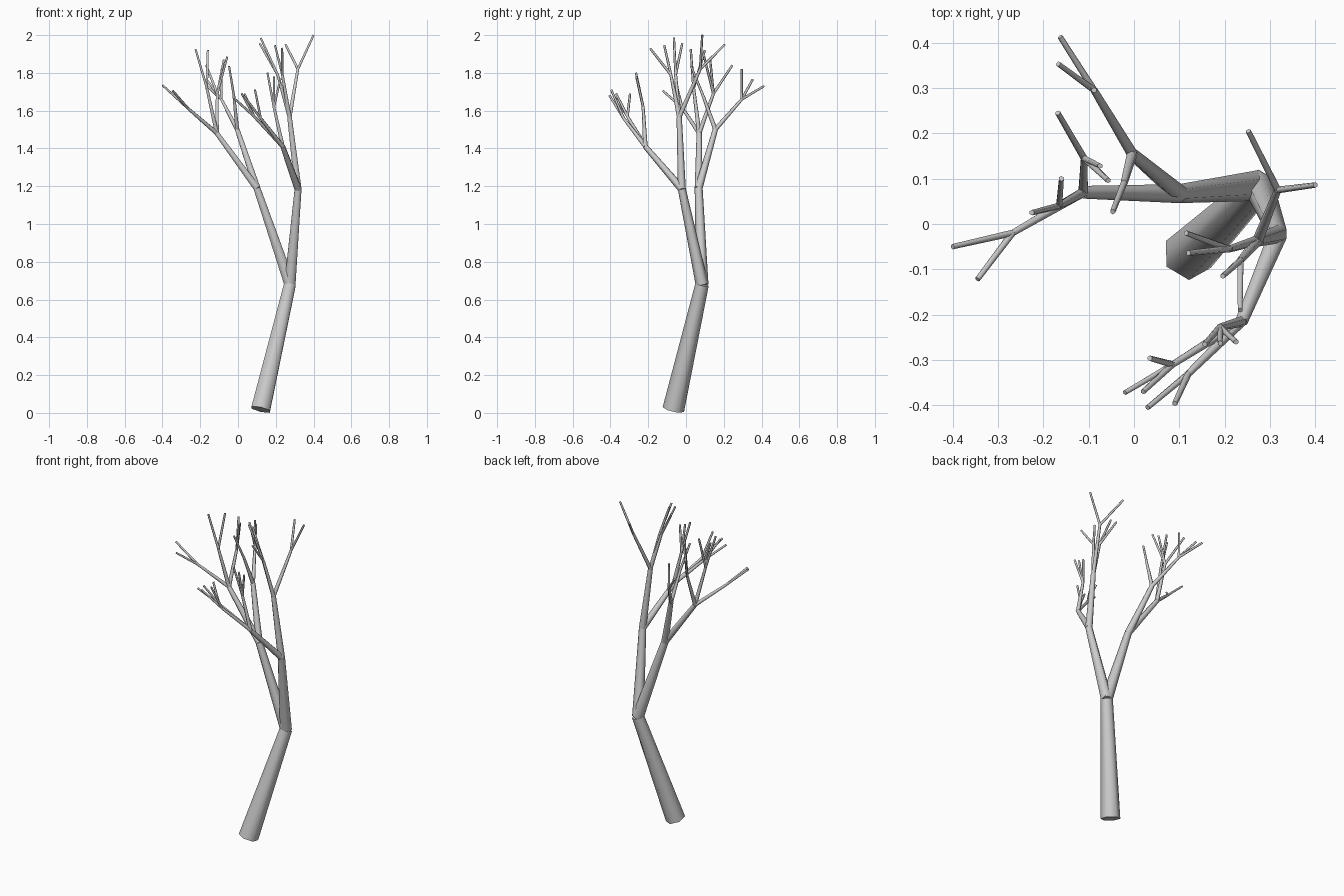
import bpy, bmesh, math
from mathutils import Vector, Matrix

if "Cube" in bpy.data.objects:
    bpy.data.objects.remove(bpy.data.objects["Cube"])

SIDES = 6
# start and end radius for each branching level
RADII = [(.058, .036), (.034, .021), (.021, .014), (.012, .008), (.0075, .006)]


def segment(bm, a, b, level):
    """Tapered capped six-sided branch from a to b."""
    a, b = Vector(a), Vector(b)
    d = b - a
    rot = Vector((0, 0, 1)).rotation_difference(d).to_matrix().to_4x4()
    r1, r2 = RADII[level]
    bmesh.ops.create_cone(bm, cap_ends=True, segments=SIDES, radius1=r1, radius2=r2,
                          depth=d.length, matrix=Matrix.Translation((a + b) / 2) @ rot)


def finish(bm, name):
    me = bpy.data.meshes.new(name)
    bm.to_mesh(me)
    bm.free()
    ob = bpy.data.objects.new(name, me)
    bpy.context.collection.objects.link(ob)
    bpy.ops.object.select_all(action='DESELECT')
    ob.select_set(True)
    bpy.context.view_layer.objects.active = ob
    bpy.ops.object.shade_smooth_by_angle(angle=math.radians(65))


def limb(name, start, end, level=1):
    bm = bmesh.new()
    segment(bm, start, end, level)
    finish(bm, name)


def bough(name, start, fork, branches):
    """A bough that forks into branches, each ending in twigs."""
    bm = bmesh.new()
    segment(bm, start, fork, 2)
    for node, tips in branches:
        segment(bm, fork, node, 3)
        for tip in tips:
            segment(bm, node, tip, 4)
    finish(bm, name)


# trunk and the two main limbs
crotch = (.275, .085, .68)
left, right = (.10, .067, 1.19), (.318, -.022, 1.185)
limb("trunk", (.12, -.067, .018), crotch, 0)
limb("left_limb", crotch, left)
limb("right_limb", crotch, right)

# boughs on the left limb
bough("left_outer_bough", left, (-.112, .07, 1.48), [
    ((-.268, -.02, 1.615), [(-.40, -.05, 1.735), (-.345, -.122, 1.705)]),
    ((-.165, .04, 1.72), [(-.225, .025, 1.925), (-.16, .10, 1.92)]),
    ((-.11, .145, 1.69), [(-.168, .245, 1.84), (-.075, .128, 1.87), (-.057, .096, 1.885)]),
])
bough("left_back_bough", left, (-.004, .155, 1.50), [
    ((-.088, .295, 1.66), [(-.163, .413, 1.73), (-.167, .353, 1.765), (-.088, .295, 1.82)]),
    ((-.022, .09, 1.68), [(-.047, .027, 1.835)]),
])

# boughs on the right limb
bough("right_front_bough", right, (.237, -.215, 1.41), [
    ((.085, -.31, 1.57), [(.035, -.296, 1.69), (-.02, -.372, 1.665), (.02, -.37, 1.69)]),
    ((.12, -.33, 1.56), [(.03, -.405, 1.68), (.09, -.396, 1.71)]),
    ((.19, -.227, 1.62), [(.156, -.265, 1.80), (.19, -.263, 1.78), (.225, -.26, 1.77)]),
])
bough("right_upper_bough", right, (.273, -.036, 1.565), [
    ((.317, .075, 1.82), [(.40, .086, 2.0), (.252, .205, 1.95)]),
    ((.235, -.08, 1.79), [(.234, -.19, 1.93), (.196, -.115, 1.945)]),
    ((.21, -.055, 1.79), [(.115, -.02, 1.955), (.12, -.064, 1.985)]),
])
